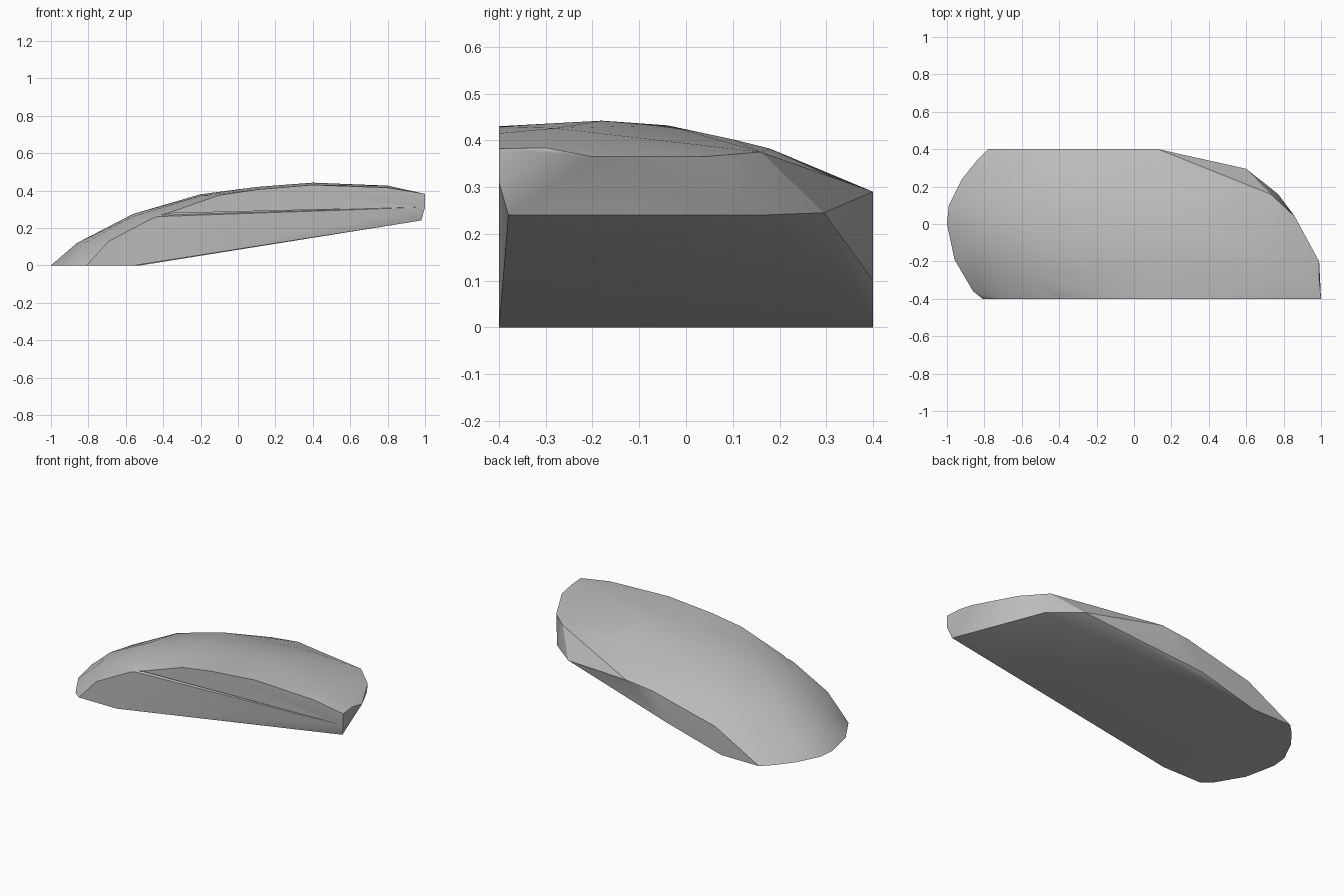
import bpy
import bmesh
import math

if "Cube" in bpy.data.objects:
    bpy.data.objects.remove(bpy.data.objects["Cube"])

stone = bpy.data.materials.new("stone_grey")
stone.diffuse_color = (0.5, 0.5, 0.5, 1)
stone.use_nodes = True
stone.node_tree.nodes["Principled BSDF"].inputs["Base Color"].default_value = stone.diffuse_color


def hull(name, points):
    """Make a convex boulder-like solid around the points."""
    bm = bmesh.new()
    for p in points:
        bm.verts.new(p)
    res = bmesh.ops.convex_hull(bm, input=bm.verts)
    loose = {e for key in ("geom_interior", "geom_unused") for e in res[key]
             if isinstance(e, bmesh.types.BMVert)}
    bmesh.ops.delete(bm, geom=list(loose), context='VERTS')
    bmesh.ops.dissolve_limit(bm, angle_limit=math.radians(0.5),
                             verts=bm.verts, edges=bm.edges)
    bmesh.ops.recalc_face_normals(bm, faces=bm.faces)
    mesh = bpy.data.meshes.new(name)
    bm.to_mesh(mesh)
    bm.free()
    mesh.materials.append(stone)
    obj = bpy.data.objects.new(name, mesh)
    bpy.context.collection.objects.link(obj)
    return obj


# rounded end resting on the ground
foot = [(x, y, 0) for x, y in [
    (-.55, -.4), (-.81, -.4), (-.86, -.36), (-.96, -.19), (-1, 0),
    (-.99, .1), (-.92, .24), (-.84, .34), (-.78, .4), (-.52, .4)]]

# sheared front and back walls
front = [(x, -.4, z) for x, z in [
    (-.69, .13), (-.46, .25), (-.1, .375), (.1, .405), (.4, .43),
    (.8, .415), (1, .382), (1, .31)]]
back = [(x, .4, z) for x, z in [
    (-.48, .165), (-.05, .27), (.13, .29), (-.15, .1)]]

# raised chipped end
tip = [(.98, -.38, .24), (.77, .16, .24), (.6, .295, .245), (.86, .04, .365),
       (.73, .16, .375), (.99, -.2, .365), (.99, -.3, .384)]

# domed upper surface
crown = [(.4, -.18, .442), (.8, -.28, .426), (.1, -.17, .419), (-.2, -.1, .38),
         (-.56, -.05, .275), (-.86, -.02, .12), (.35, -.04, .432),
         (.4, .1, .402), (.35, .18, .382), (-.2, .16, .35), (-.55, .2, .24),
         (-.84, .17, .1), (-.56, -.25, .262), (-.82, -.2, .12), (-.2, -.27, .372)]

rock = hull("rock_slab", foot + front + back + tip + crown)

# thin tapered crack along the front wall
crack = hull("crack_cutter", [
    (-.46, -.42, .25), (-.37, -.42, .278), (1.02, -.42, .312),
    (-.42, -.385, .268), (-.37, -.385, .278), (.95, -.395, .311)])
crack.hide_render = True
crack.hide_viewport = True

cut = rock.modifiers.new("crack", 'BOOLEAN')
cut.operation = 'DIFFERENCE'
cut.solver = 'EXACT'
cut.object = crack
bpy.context.view_layer.objects.active = rock
rock.select_set(True)
bpy.ops.object.modifier_apply(modifier=cut.name)
bpy.data.objects.remove(crack)

bpy.ops.object.shade_smooth_by_angle(angle=math.radians(30))
